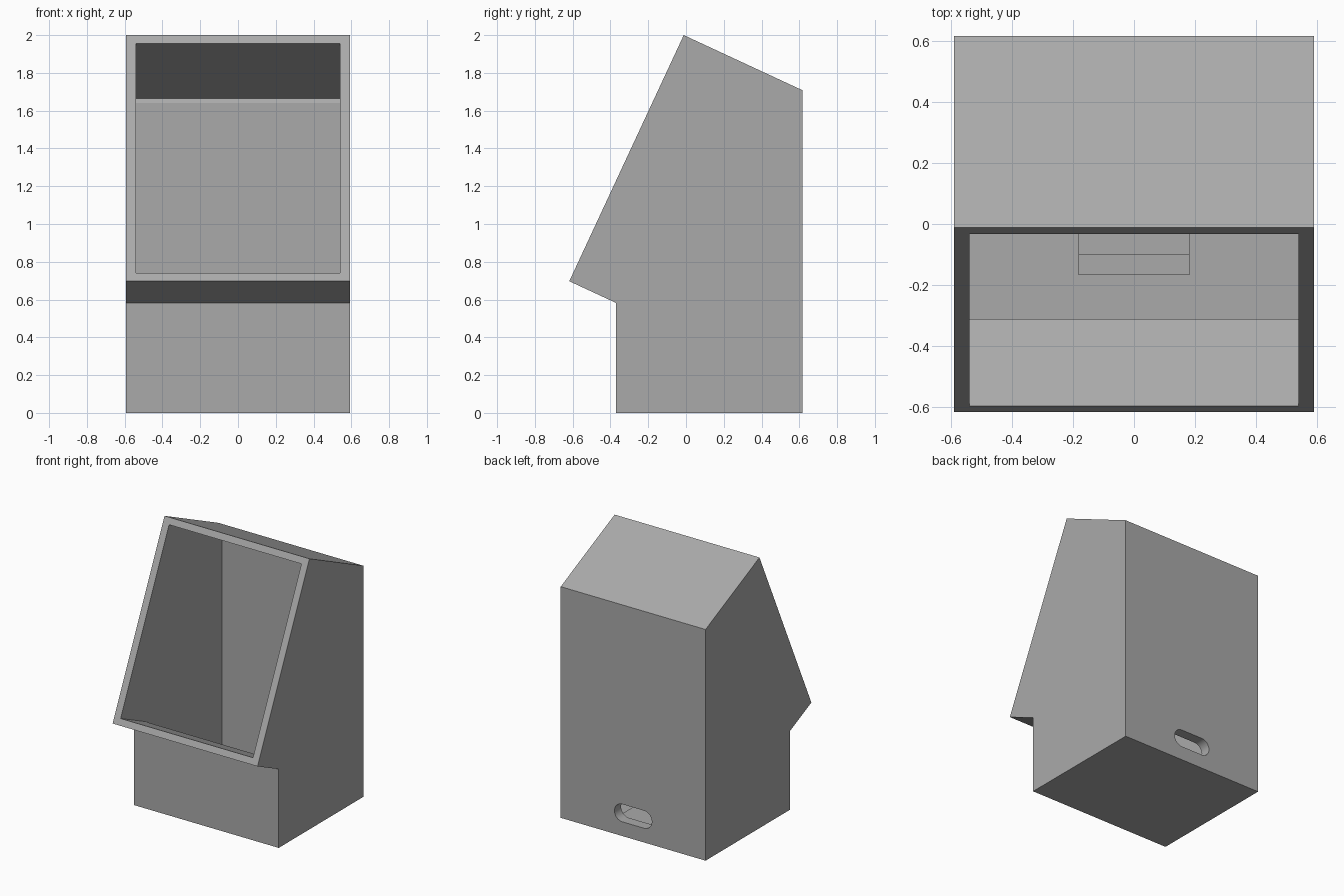
import bpy, bmesh, math

if "Cube" in bpy.data.objects:
    bpy.data.objects.remove(bpy.data.objects["Cube"])

grey = bpy.data.materials.new("plain grey")
grey.diffuse_color = (0.4, 0.4, 0.4, 1)
grey.use_nodes = True
grey.node_tree.nodes["Principled BSDF"].inputs["Base Color"].default_value = grey.diffuse_color


def prism(name, points, direction):
    """Close a ring of 3D points and extrude it into a solid."""
    bm = bmesh.new()
    face = bm.faces.new([bm.verts.new(p) for p in points])
    top = bmesh.ops.extrude_face_region(bm, geom=[face])
    verts = [v for v in top["geom"] if isinstance(v, bmesh.types.BMVert)]
    bmesh.ops.translate(bm, verts=verts, vec=direction)
    bmesh.ops.recalc_face_normals(bm, faces=bm.faces)
    mesh = bpy.data.meshes.new(name)
    bm.to_mesh(mesh)
    bm.free()
    mesh.materials.append(grey)
    obj = bpy.data.objects.new(name, mesh)
    bpy.context.collection.objects.link(obj)
    return obj


def side_prism(name, profile, half_width):
    """Extrude a (y, z) side profile across x."""
    return prism(name, [(-half_width, y, z) for y, z in profile],
                 (2 * half_width, 0, 0))


def block(name, half_width, y0, y1, z0, z1):
    return side_prism(name, [(y0, z0), (y1, z0), (y1, z1), (y0, z1)], half_width)


def cut(obj, cutter):
    mod = obj.modifiers.new("cut", 'BOOLEAN')
    mod.operation = 'DIFFERENCE'
    mod.solver = 'EXACT'
    mod.object = cutter
    bpy.ops.object.select_all(action='DESELECT')
    obj.select_set(True)
    bpy.context.view_layer.objects.active = obj
    bpy.ops.object.modifier_apply(modifier=mod.name)


# Outer case with slanted front, overhanging lip and sloping roof
shell = side_prism("case_shell", [
    (-0.37, 0), (0.617, 0), (0.617, 1.708), (-0.012, 2.0),
    (-0.618, 0.697), (-0.37, 0.582)], 0.592)

# Hollow interior, open through the slanted front
cavity = side_prism("cavity_cutter", [
    (-0.123, 1.998), (0.595, 1.665), (0.583, 1.64), (0.583, 0.05),
    (-0.312, 0.05), (-0.312, 0.608), (-0.688, 0.782)], 0.541)

# Rounded cable slot low on the back
radius, reach = 0.065, 0.088
ring = []
for side in (1, -1):
    for i in range(17):
        a = side * math.pi / 2 - math.pi / 2 - math.pi / 2 + math.pi * i / 16
        if side == 1:
            a = -math.pi / 2 + math.pi * i / 16
        else:
            a = math.pi / 2 + math.pi * i / 16
        ring.append((side * reach + radius * math.cos(a), 0.5,
                     0.17 + radius * math.sin(a)))
slot = prism("slot_cutter", ring, (0, 0.3, 0))

# Board holder on the inside floor: tray, front stop and slot surround
block("board_tray", 0.182, -0.10, 0.584, 0.049, 0.09)
block("board_stop", 0.182, -0.168, -0.10, 0.049, 0.14)
surround = block("slot_surround", 0.182, 0.54, 0.584, 0.089, 0.26)

cut(shell, cavity)
cut(shell, slot)
cut(surround, slot)

for cutter in (cavity, slot):
    bpy.data.objects.remove(cutter, do_unlink=True)

# Smooth only the rounded slot walls
for obj in (shell, surround):
    bpy.ops.object.select_all(action='DESELECT')
    obj.select_set(True)
    bpy.context.view_layer.objects.active = obj
    bpy.ops.object.shade_smooth_by_angle(angle=math.radians(20))
